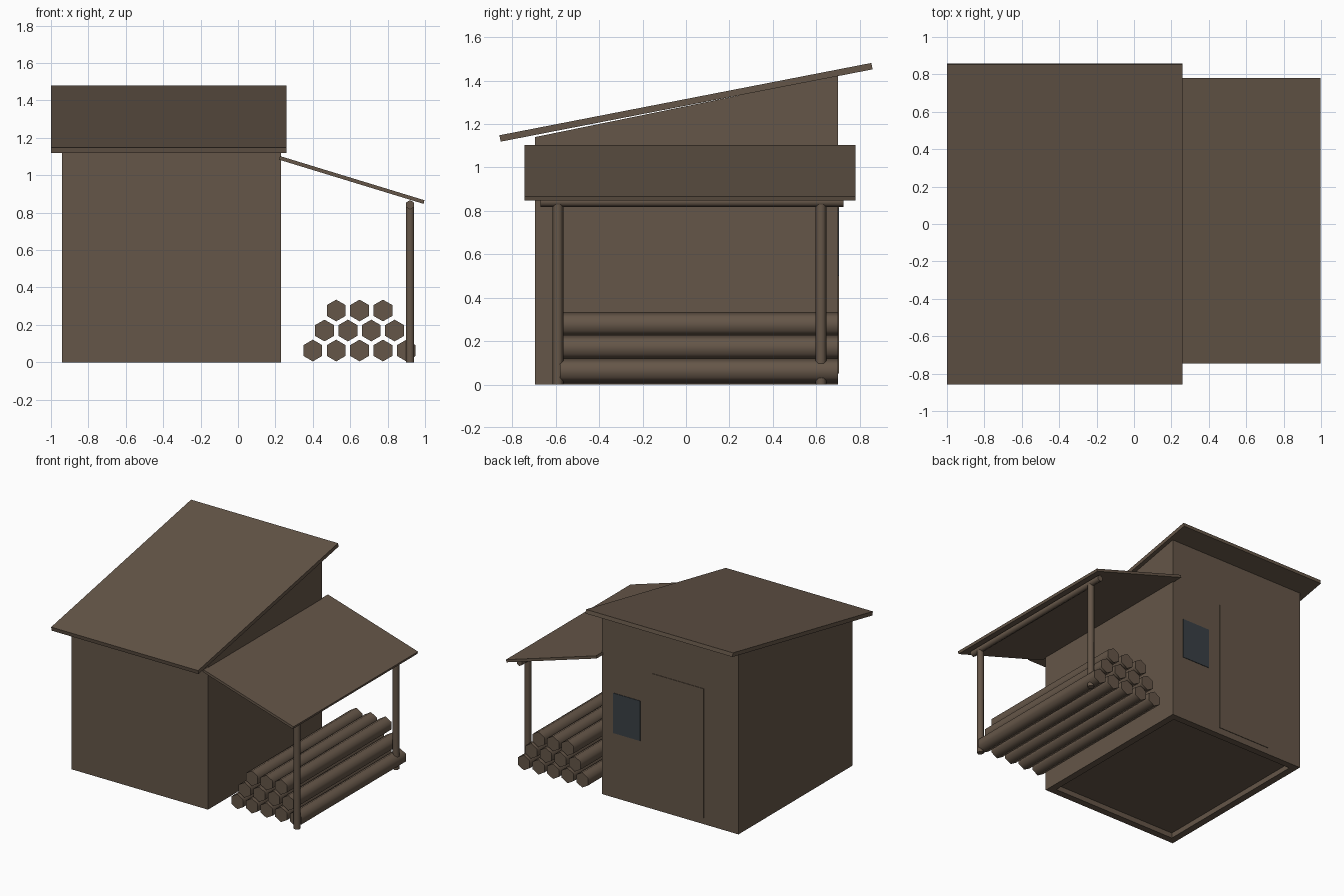
import bpy
import bmesh
from math import cos, sin, pi, radians

if "Cube" in bpy.data.objects:
    bpy.data.objects.remove(bpy.data.objects["Cube"], do_unlink=True)


def material(name, color):
    mat = bpy.data.materials.new(name)
    mat.use_nodes = True
    mat.diffuse_color = color
    bsdf = next(n for n in mat.node_tree.nodes if n.type == 'BSDF_PRINCIPLED')
    bsdf.inputs["Base Color"].default_value = color
    return mat


wood = material("weathered_wood", (0.130, 0.093, 0.065, 1))
glass = material("dark_glass", (0.042, 0.051, 0.060, 1))


def prism(name, profile, axis, lo, hi, mat=wood, smooth=False, recess=None):
    """Extrude a closed 2D profile along an axis from lo to hi."""
    def place(p, t):
        return {'X': (t, p[0], p[1]), 'Y': (p[0], t, p[1]), 'Z': (p[0], p[1], t)}[axis]

    bm = bmesh.new()
    near = [bm.verts.new(place(p, lo)) for p in profile]
    far = [bm.verts.new(place(p, hi)) for p in profile]
    bm.faces.new(near)
    bm.faces.new(far)
    for i in range(len(profile)):
        j = (i + 1) % len(profile)
        bm.faces.new((near[i], near[j], far[j], far[i]))
    bmesh.ops.recalc_face_normals(bm, faces=bm.faces[:])
    if recess:
        # Hollow the underside inside a rim
        rim, depth = recess
        bm.normal_update()
        under = min(bm.faces, key=lambda f: f.normal.z)
        bmesh.ops.inset_individual(bm, faces=[under], thickness=rim)
        inner = bmesh.ops.extrude_face_region(bm, geom=[under])["geom"]
        bmesh.ops.translate(bm, vec=(0, 0, depth),
                            verts=[v for v in inner if isinstance(v, bmesh.types.BMVert)])
        if under.is_valid:
            bmesh.ops.delete(bm, geom=[under], context='FACES_ONLY')
    mesh = bpy.data.meshes.new(name)
    bm.to_mesh(mesh)
    bm.free()
    mesh.materials.append(mat)
    obj = bpy.data.objects.new(name, mesh)
    bpy.context.collection.objects.link(obj)
    if smooth:
        bpy.ops.object.select_all(action='DESELECT')
        obj.select_set(True)
        bpy.context.view_layer.objects.active = obj
        bpy.ops.object.shade_smooth_by_angle(angle=radians(65))
    return obj


def hexagon(u, v, r):
    return [(u + r * sin(i * pi / 3), v + r * cos(i * pi / 3)) for i in range(6)]


def slab(u, v, length, thick, angle):
    """Tilted rectangle profile around a centre point."""
    c, s = cos(angle), sin(angle)
    return [(u + a * length / 2 * c - b * thick / 2 * s,
             v + a * length / 2 * s + b * thick / 2 * c)
            for a, b in ((-1, -1), (1, -1), (1, 1), (-1, 1))]


def rect(u0, u1, v0, v1):
    return [(u0, v0), (u1, v0), (u1, v1), (u0, v1)]


# Shed body with a sloping top and a recessed underside
prism("shed_walls", [(-0.695, 0), (0.70, 0), (0.70, 1.425), (-0.695, 1.14)],
      'X', -0.94, 0.23, recess=(0.075, 0.04))

# Roofs
prism("main_roof", slab(0, 1.30, 1.745, 0.03, radians(11)), 'X', -1.0, 0.26)
prism("lean_to_roof", slab(0.608, 0.975, 0.808, 0.02, radians(-17)), 'Y', -0.745, 0.78)

# Door and window on the back wall
prism("back_door", rect(-0.645, -0.20, 0.05, 1.05), 'Y', 0.698, 0.704)
prism("back_window", rect(-0.098, 0.134, 0.50, 0.81), 'Y', 0.698, 0.704, glass)

# Lean-to frame
prism("eave_beam", hexagon(0.92, 0.842, 0.025), 'Y', -0.67, 0.725, smooth=True)
for label, y in (("front", -0.59), ("back", 0.622)):
    prism(label + "_post", hexagon(0.92, y, 0.025), 'Z', 0, 0.84, smooth=True)

# Stacked firewood, each row nested on the one below
for row, count in enumerate((5, 4, 3)):
    for i in range(count):
        x = 0.40 + 0.0625 * row + 0.125 * i
        prism(f"log_{row + 1}_{i + 1}", hexagon(x, 0.063 + 0.107 * row, 0.058),
              'Y', -0.58, 0.70, smooth=True)
